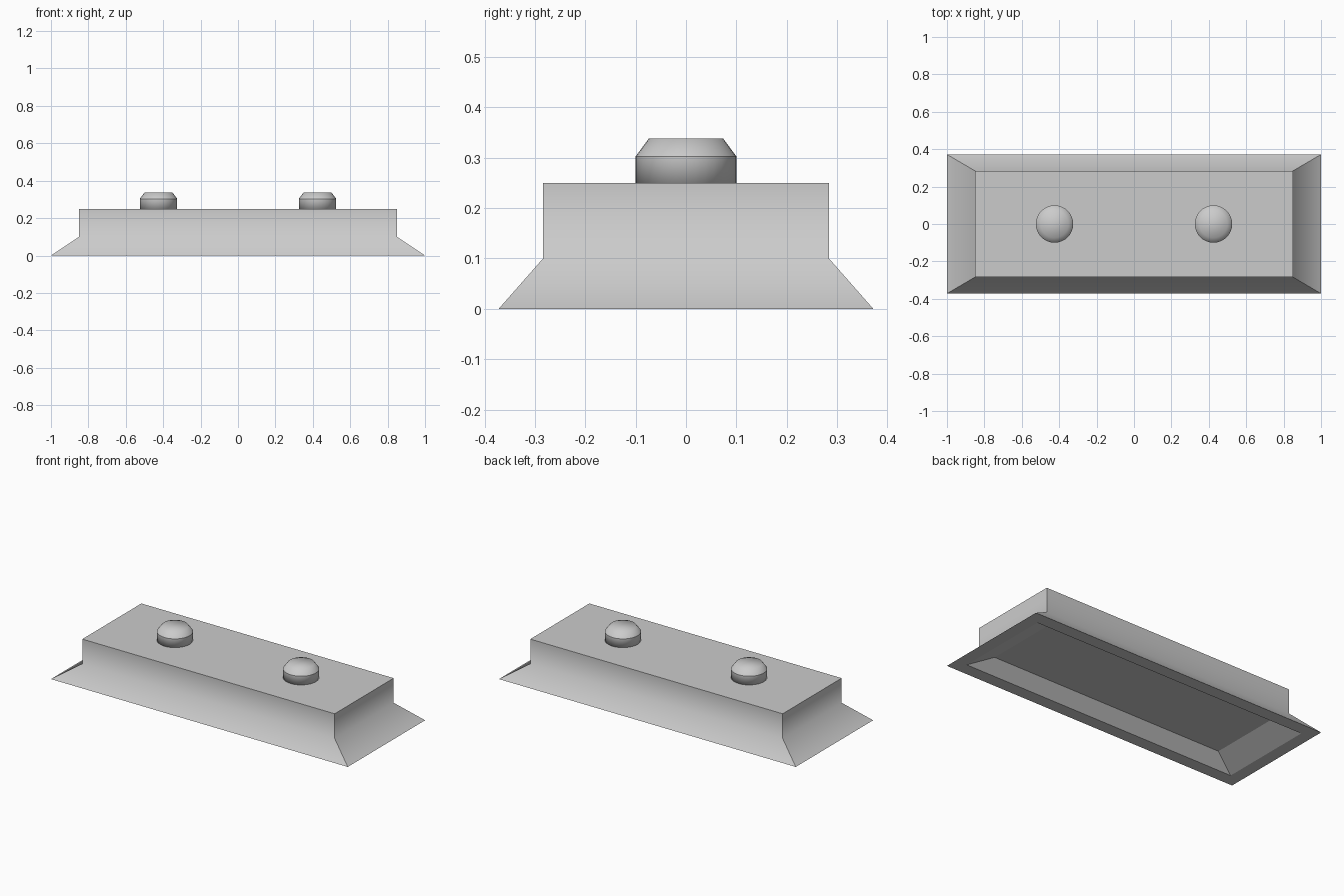
import bpy, bmesh, math

if "Cube" in bpy.data.objects:
    bpy.data.objects.remove(bpy.data.objects["Cube"])


def loft(name, rings, smooth_rings, loc=(0, 0, 0), sharp_ring=None):
    """Skin a stack of rings, cap both ends; edges on smooth_rings stay soft."""
    bm = bmesh.new()
    loops = [[bm.verts.new(p) for p in ring] for ring in rings]
    n = len(loops[0])
    for a, b in zip(loops, loops[1:]):
        for i in range(n):
            bm.faces.new((a[i], a[(i + 1) % n], b[(i + 1) % n], b[i]))
    bm.faces.new(loops[0])
    bm.faces.new(loops[-1])
    bmesh.ops.recalc_face_normals(bm, faces=bm.faces)
    for f in bm.faces:
        f.smooth = True
    if smooth_rings is not None:
        # everything is hard except the chosen ring edges
        for e in bm.edges:
            e.smooth = False
        for r in smooth_rings:
            for i in range(n):
                bm.edges.get((loops[r][i], loops[r][(i + 1) % n])).smooth = True
    if sharp_ring is not None:
        for i in range(n):
            bm.edges.get((loops[sharp_ring][i], loops[sharp_ring][(i + 1) % n])).smooth = False
    mesh = bpy.data.meshes.new(name)
    bm.to_mesh(mesh)
    bm.free()
    obj = bpy.data.objects.new(name, mesh)
    obj.location = loc
    bpy.context.collection.objects.link(obj)
    return obj


def rect(x, y, z):
    return [(-x, -y, z), (x, -y, z), (x, y, z), (-x, y, z)]


def circle(r, z, n=32):
    return [(r * math.cos(2 * math.pi * i / n), r * math.sin(2 * math.pi * i / n), z)
            for i in range(n)]


# Flared block: recess ceiling, recess mouth, outer foot, waist, top
loft("flared_body", [
    rect(0.785, 0.23, 0.07),
    rect(0.925, 0.295, 0),
    rect(1.0, 0.372, 0),
    rect(0.85, 0.284, 0.1),
    rect(0.85, 0.284, 0.25),
], smooth_rings=[3])

# Two chamfered round studs on top
for side, x in (("left", -0.425), ("right", 0.425)):
    loft(side + "_stud",
         [circle(0.1, 0.24), circle(0.1, 0.303), circle(0.074, 0.338)],
         smooth_rings=None, loc=(x, 0, 0), sharp_ring=1)
